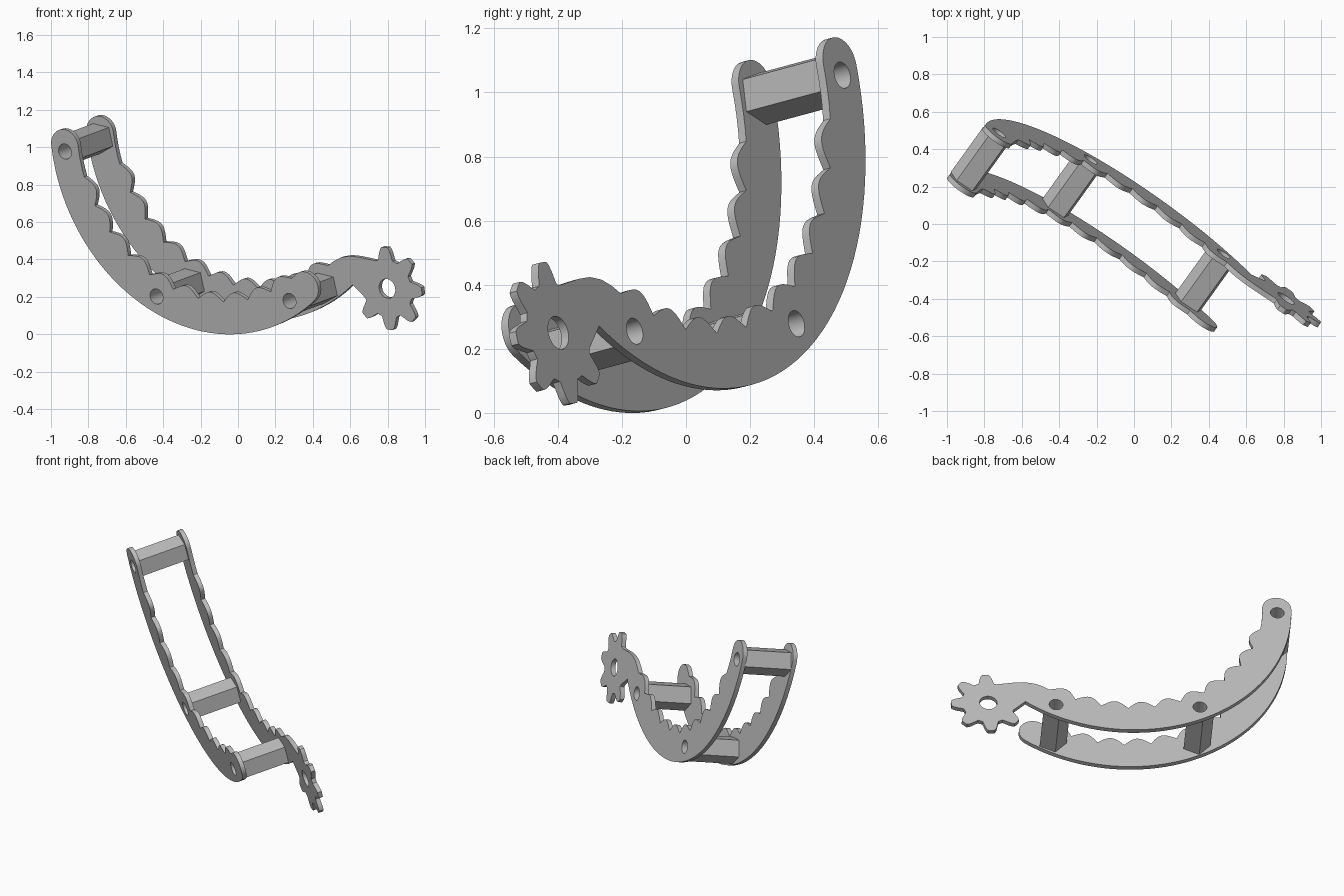
import bpy, math
from math import cos, sin, pi, radians
from mathutils import Matrix, Vector

if "Cube" in bpy.data.objects:
    bpy.data.objects.remove(bpy.data.objects["Cube"])

# Plate plane: u runs along the plate, v up it, n points to the front plate
n = Vector((-0.571, -0.794, -0.214)).normalized()
u = Vector((0, 0, 1)).cross(n).normalized()
v = n.cross(u).normalized()
ORIGIN = Vector((0.48, -0.16, 0.255))
FRAME = Matrix.Translation(ORIGIN) @ Matrix((u, v, n)).transposed().to_4x4()

WIDTH, THICK = 0.359, 0.028
CX, CY, R_OUT, R_IN, BUMP = -0.42, 0.835, 1.018, 0.842, 0.05
R_MID, R_END = 0.93, 0.088
STEP, FIRST = 11.16, 26.7
HOLES = [(0.0, 0.0), (-0.872, 0.024), (-1.353, 0.818)]
GEAR = (0.41, -0.005)

grey = bpy.data.materials.new("mid_grey")
grey.diffuse_color = (0.5, 0.5, 0.5, 1)
grey.use_nodes = True
grey.node_tree.nodes["Principled BSDF"].inputs["Base Color"].default_value = grey.diffuse_color


def polar(r, deg):
    """Point on the big arc; 0 degrees is straight down."""
    a = radians(deg)
    return CX + r * sin(a), CY - r * cos(a)


def ring(c, r, count, start=0.0):
    return [(c[0] + r * cos(radians(start) + 2 * pi * i / count),
             c[1] + r * sin(radians(start) + 2 * pi * i / count)) for i in range(count)]


def round_end(deg, side):
    """Half-round end running from the outer rim to the inner rim."""
    c = polar(R_MID, deg)
    out = Vector((sin(radians(deg)), -cos(radians(deg))))
    along = Vector((cos(radians(deg)), sin(radians(deg)))) * side
    return [tuple(Vector(c) + R_END * (cos(t) * out + sin(t) * along))
            for t in (pi * i / 16 for i in range(17))]


def slab(name, loops, z0, z1):
    """Extrude an outline with holes between two depths."""
    cu = bpy.data.curves.new(name, 'CURVE')
    cu.dimensions = '2D'
    cu.fill_mode = 'BOTH'
    cu.extrude = (z1 - z0) / 2
    for pts in loops:
        sp = cu.splines.new('POLY')
        sp.points.add(len(pts) - 1)
        for p, q in zip(sp.points, pts):
            p.co = (q[0], q[1], 0, 1)
        sp.use_cyclic_u = True
    tmp = bpy.data.objects.new(name + "_curve", cu)
    bpy.context.scene.collection.objects.link(tmp)
    bpy.context.view_layer.update()
    me = bpy.data.meshes.new_from_object(tmp.evaluated_get(bpy.context.evaluated_depsgraph_get()))
    bpy.data.objects.remove(tmp)
    me.transform(FRAME @ Matrix.Translation((0, 0, (z0 + z1) / 2)))
    me.materials.clear()
    me.materials.append(grey)
    ob = bpy.data.objects.new(name, me)
    bpy.context.scene.collection.objects.link(ob)
    bpy.ops.object.select_all(action='DESELECT')
    ob.select_set(True)
    bpy.context.view_layer.objects.active = ob
    bpy.ops.object.shade_smooth_by_angle(angle=radians(30))
    return ob


# Scalloped inner rim, from the upper end down to the low end
top, low = FIRST - 9.5 * STEP, FIRST + 0.5 * STEP
rim = [polar(R_IN, -91 + i * (top + 91) / 4) for i in range(1, 4)]
for i in range(10 * 10 + 1):
    d = top + i * STEP / 10
    rim.append(polar(R_IN - BUMP * abs(cos(pi * (d - FIRST) / STEP)), d))


def outer(start, end, count=48):
    return [polar(R_OUT, start + (end - start) * i / count) for i in range(count)]


upper_end = round_end(-91, -1)
bores = [ring(c, 0.042, 32) for c in HOLES]

# Front plate with a rounded low end
front = outer(34.9, -91) + upper_end + rim + round_end(34.9, 1)[::-1][1:-1]
slab("front_plate", [front] + bores, WIDTH - THICK, WIDTH)

# Rear plate with an arm and a toothed wheel at its end
wheel = []
for i in range(109):
    deg = 108.5 - 270 * i / 108
    r = 0.193 + 0.033 * max(-1, min(1, 1.4 * cos(8 * radians(deg + 4))))
    wheel.append((GEAR[0] + r * cos(radians(deg)), GEAR[1] + r * sin(radians(deg))))
arm_top = [(0.04, 0.121), (0.08, 0.145), (0.13, 0.165), (0.19, 0.173), (0.25, 0.167), (0.31, 0.156)]
rear = outer(36.5, -91) + upper_end + rim[:-2] + arm_top + wheel
slab("rear_plate", [rear] + bores + [ring(GEAR, 0.053, 32)], 0, THICK)

# Five-sided spacer bars between the plates, bored through
for i, c in enumerate(HOLES):
    slab(f"spacer_bar_{i + 1}", [ring(c, 0.088, 5, 42), bores[i]], THICK, WIDTH - THICK)
